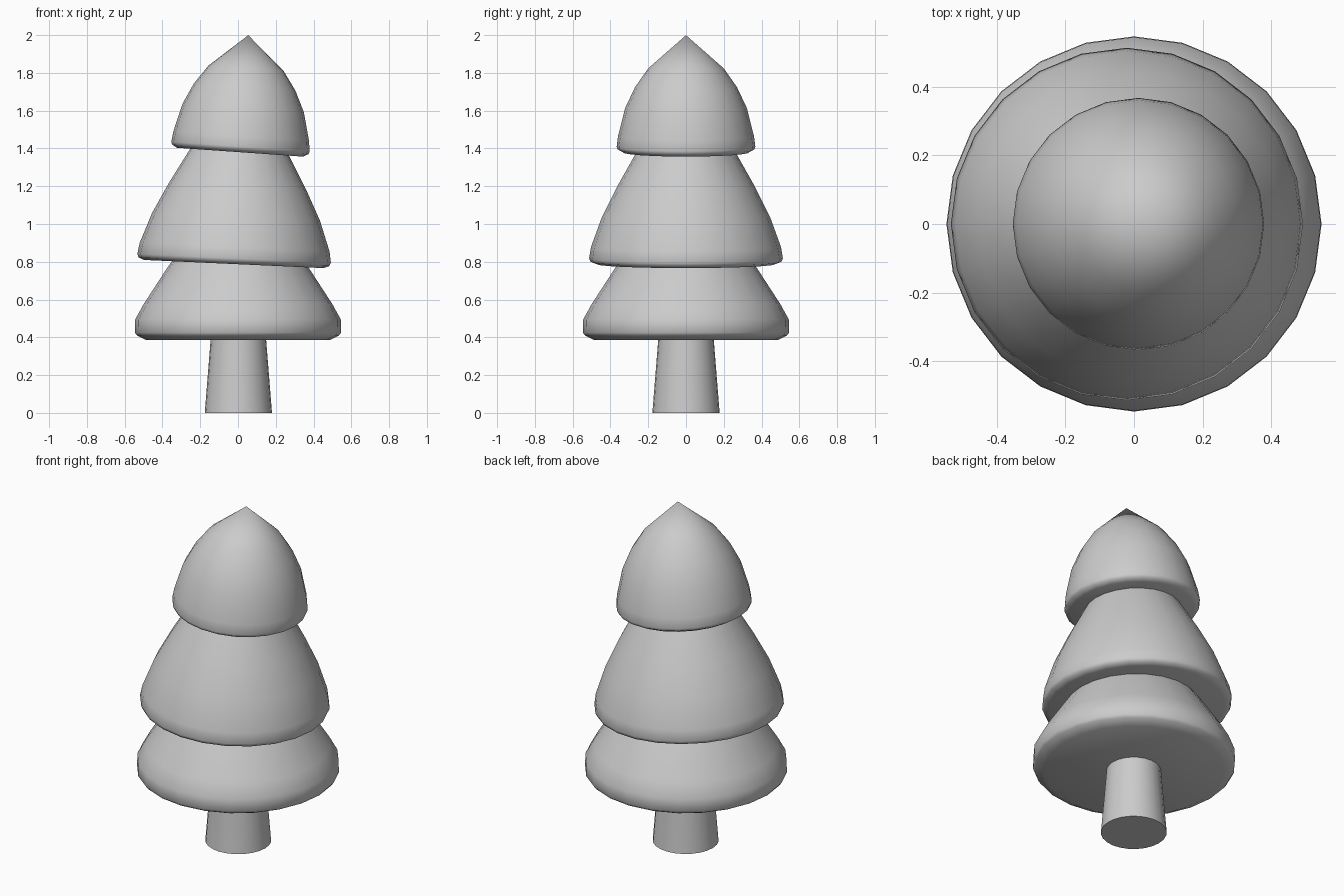
import bpy, bmesh, math
from mathutils import Matrix

cube = bpy.data.objects.get("Cube")
if cube:
    bpy.data.objects.remove(cube, do_unlink=True)

grey = bpy.data.materials.new("plain_grey")
grey.use_nodes = True
colour = (0.6, 0.6, 0.6, 1)
grey.diffuse_color = colour
grey.node_tree.nodes["Principled BSDF"].inputs["Base Color"].default_value = colour

SIDES = 24


def lathe(name, profile, centre, tilt=0):
    """Revolve (radius, height) points from bottom to top; zero radius makes a tip."""
    bm = bmesh.new()
    rings = []
    for r, z in profile:
        if r == 0:
            rings.append([bm.verts.new((0, 0, z))] * SIDES)
        else:
            angles = [math.tau * i / SIDES for i in range(SIDES)]
            rings.append([bm.verts.new((r * math.cos(a), r * math.sin(a), z)) for a in angles])
    bm.faces.new(rings[0][::-1])
    for low, high in zip(rings, rings[1:]):
        for i in range(SIDES):
            j = (i + 1) % SIDES
            bm.faces.new(dict.fromkeys((low[i], low[j], high[j], high[i])))
    bm.transform(Matrix.Rotation(math.radians(tilt), 4, 'Y'))
    mesh = bpy.data.meshes.new(name)
    bm.to_mesh(mesh)
    bm.free()
    mesh.materials.append(grey)
    obj = bpy.data.objects.new(name, mesh)
    obj.location = centre
    bpy.context.collection.objects.link(obj)
    bpy.ops.object.select_all(action='DESELECT')
    obj.select_set(True)
    bpy.context.view_layer.objects.active = obj
    bpy.ops.object.shade_smooth_by_angle(angle=math.radians(75))


# Tapered trunk
lathe("trunk", [(0.178, 0), (0.146, 0.4), (0.144, 0.43), (0, 0.43)], (0.002, 0, 0))

# Level bottom tier with a rounded rim
lathe("lower_foliage",
      [(0.485, 0), (0.535, 0.025), (0.546, 0.04), (0.544, 0.11), (0.5, 0.19),
       (0.37, 0.39), (0.26, 0.54), (0, 0.6)], (0, 0, 0.385))

# Middle tier, leaning slightly to +x
lathe("middle_foliage",
      [(0.475, 0), (0.505, 0.012), (0.513, 0.03), (0.503, 0.09), (0.445, 0.25),
       (0.365, 0.41), (0.258, 0.6), (0.2, 0.69), (0, 0.75)], (-0.022, 0, 0.788), 2.6)

# Pointed top tier, leaning more
lathe("top_foliage",
      [(0.335, 0), (0.362, 0.015), (0.367, 0.03), (0.36, 0.085), (0.322, 0.235),
       (0.27, 0.345), (0.2, 0.445), (0, 0.621)], (0.011, 0, 1.38), 4)
